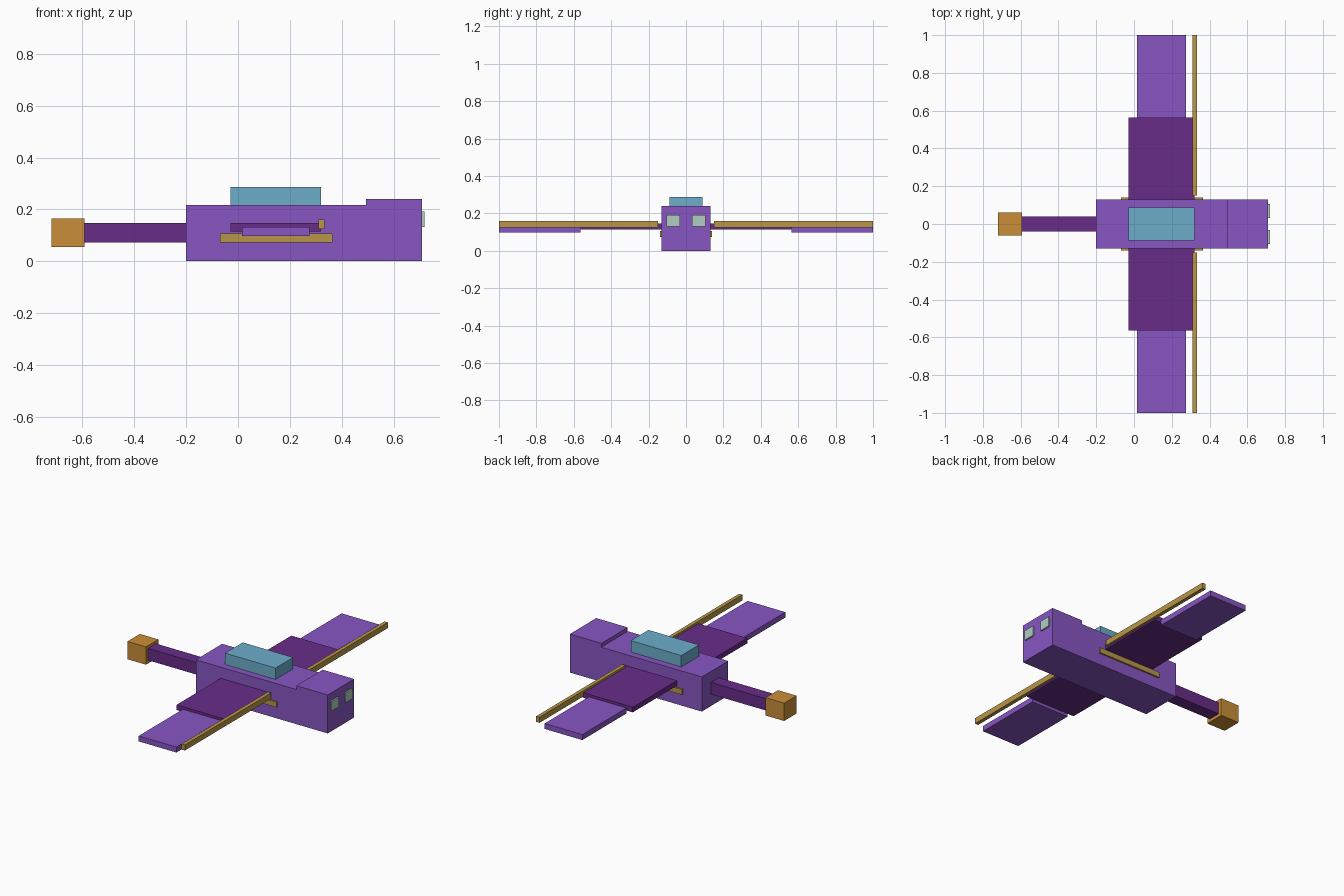
import bpy

cube = bpy.data.objects.get("Cube")
if cube:
    bpy.data.objects.remove(cube, do_unlink=True)


def material(name, rgb):
    """Flat colour from 8-bit sRGB, stored as linear values."""
    lin = [((c / 255 + 0.055) / 1.055) ** 2.4 for c in rgb]
    mat = bpy.data.materials.new(name)
    mat.use_nodes = True
    mat.diffuse_color = (*lin, 1)
    mat.node_tree.nodes["Principled BSDF"].inputs["Base Color"].default_value = (*lin, 1)
    return mat


violet = material("violet", (135, 86, 194))
plum = material("dark plum", (104, 44, 136))
teal = material("pale teal", (108, 174, 202))
gold = material("old gold", (184, 150, 72))
orange = material("amber orange", (202, 141, 56))
mint = material("pale mint", (176, 205, 192))


def box(name, mat, x, y, z):
    """Box spanning the given (low, high) range on each axis."""
    spans = (x, y, z)
    bpy.ops.mesh.primitive_cube_add(size=1, location=[sum(s) / 2 for s in spans])
    obj = bpy.context.object
    obj.name = name
    obj.scale = [abs(s[1] - s[0]) for s in spans]
    bpy.ops.object.transform_apply(location=False, rotation=False, scale=True)
    obj.data.materials.append(mat)
    return obj


# Body, raised head and roof canopy
box("body", violet, (-0.20, 0.71), (-0.13, 0.13), (0, 0.216))
box("head_top", violet, (0.493, 0.71), (-0.13, 0.13), (0.216, 0.24))
box("canopy", teal, (-0.028, 0.32), (-0.087, 0.087), (0.216, 0.287))

# Tail boom with its block at the end
box("tail_boom", plum, (-0.592, -0.20), (-0.039, 0.039), (0.073, 0.147))
box("tail_block", orange, (-0.72, -0.592), (-0.061, 0.061), (0.054, 0.165))

# Paired parts, mirrored across the body
for side, s in (("left", 1), ("right", -1)):
    def pair(name, mat, x, y, z):
        box(f"{side}_{name}", mat, x, (s * y[0], s * y[1]), z)

    pair("inner_wing", plum, (-0.028, 0.32), (0.13, 0.565), (0.115, 0.147))
    pair("outer_wing", violet, (0.015, 0.275), (0.565, 1.0), (0.097, 0.131))
    pair("wing_rod", gold, (0.311, 0.334), (0.15, 1.0), (0.125, 0.16))
    pair("side_rail", gold, (-0.07, 0.365), (0.13, 0.14), (0.073, 0.106))
    pair("eye", mint, (0.71, 0.719), (0.033, 0.105), (0.131, 0.192))
